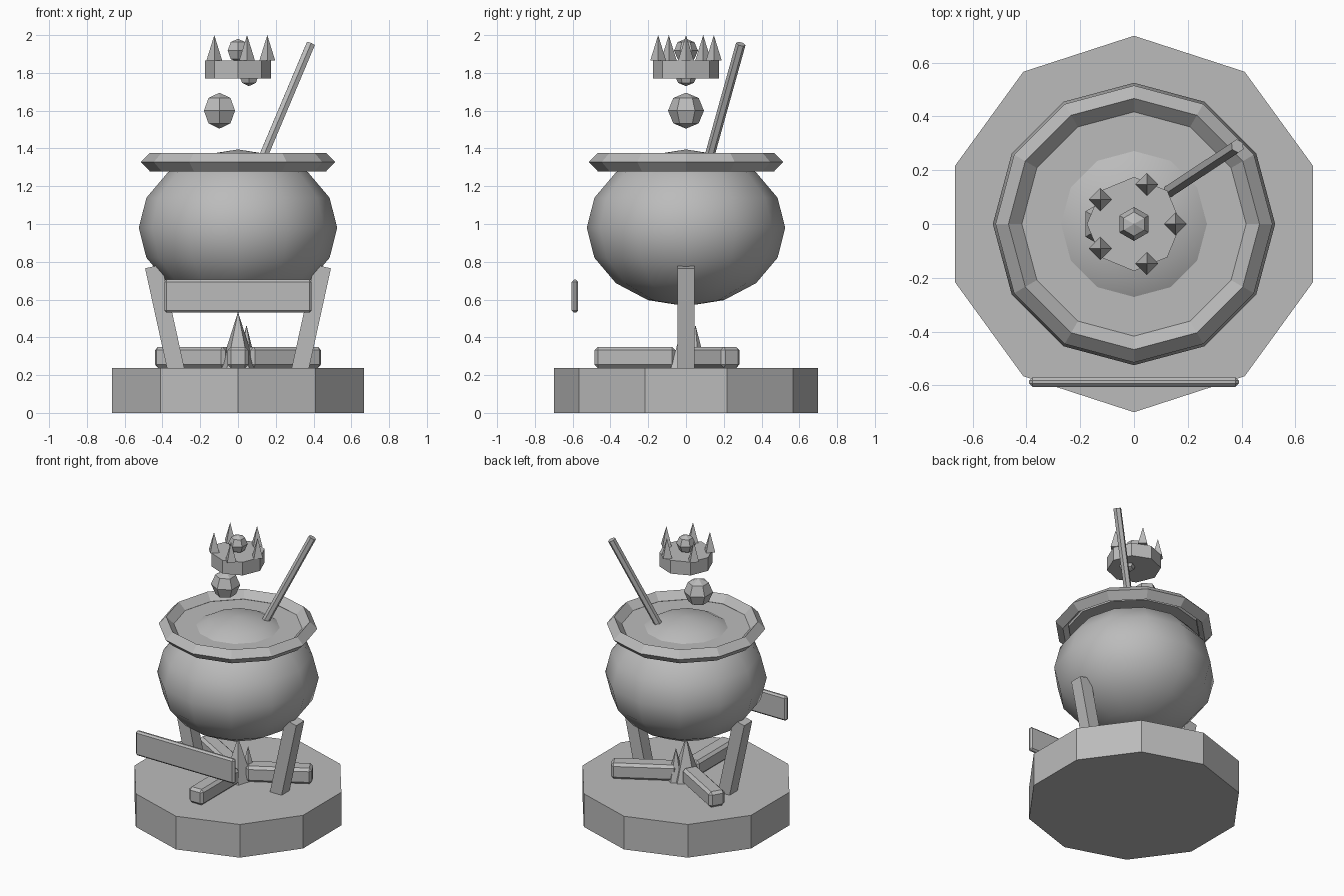
import bpy, bmesh, math
from mathutils import Vector, Matrix

cube = bpy.data.objects.get("Cube")
if cube:
    bpy.data.objects.remove(cube, do_unlink=True)

grey = bpy.data.materials.new("plain grey")
grey.use_nodes = True
tone = (0.5, 0.5, 0.5, 1)
grey.diffuse_color = tone
grey.node_tree.nodes["Principled BSDF"].inputs["Base Color"].default_value = tone


def finish(name, bm, smooth=False):
    bmesh.ops.recalc_face_normals(bm, faces=bm.faces)
    mesh = bpy.data.meshes.new(name)
    for f in bm.faces:
        f.smooth = smooth
    bm.to_mesh(mesh)
    bm.free()
    mesh.materials.append(grey)
    obj = bpy.data.objects.new(name, mesh)
    bpy.context.collection.objects.link(obj)
    return obj


def lathe(name, profile, sides, loc=(0, 0, 0), closed=False, smooth=False):
    """Revolve (radius, height) points about z, first corner towards +y."""
    bm = bmesh.new()
    rings = []
    for r, z in profile:
        ring = []
        for i in range(sides if r > 0 else 1):
            a = math.pi / 2 + math.tau * i / sides
            ring.append(bm.verts.new(Vector(loc) + Vector((r * math.cos(a), r * math.sin(a), z))))
        rings.append(ring)
    pairs = list(zip(rings, rings[1:]))
    if closed:
        pairs.append((rings[-1], rings[0]))
    else:
        for ring in (rings[0], rings[-1]):
            if len(ring) > 1:
                bm.faces.new(ring)
    for low, high in pairs:
        for i in range(sides):
            j = (i + 1) % sides
            quad = [low[i % len(low)], low[j % len(low)], high[j % len(high)], high[i % len(high)]]
            bm.faces.new(list(dict.fromkeys(quad)))
    return finish(name, bm, smooth)


def ball(name, radius, sides, rings, loc, squash=1, smooth=False):
    arc = [math.pi * i / rings for i in range(rings + 1)]
    profile = [(radius * math.sin(a), -radius * squash * math.cos(a)) for a in arc]
    profile[0], profile[-1] = (0, -radius * squash), (0, radius * squash)
    return lathe(name, profile, sides, loc, smooth=smooth)


def box(name, size, matrix, bevel=0):
    bm = bmesh.new()
    bmesh.ops.create_cube(bm, size=1, matrix=matrix @ Matrix.Diagonal((*size, 1)))
    obj = finish(name, bm)
    if bevel:
        mod = obj.modifiers.new("edge bevel", 'BEVEL')
        mod.width = bevel
        mod.segments = 1
    return obj


# Base slab
lathe("base", [(0.70, 0), (0.70, 0.237)], 10)

# Pot, rim and the liquid inside the rim
ball("pot", 0.525, 12, 8, (0, 0, 0.98), 0.79, smooth=True)
lathe("rim", [(0.515, 0), (0.467, 0.049), (0.417, 0), (0.467, -0.049)], 12, (0, 0, 1.328), closed=True)
lathe("liquid", [(0.43, 1.295), (0.43, 1.326)], 12)

# Leaning legs on both sides
for side, name in ((1, "left_leg"), (-1, "right_leg")):
    low, high = Vector((0.322 * side, 0, 0.2)), Vector((0.448 * side, 0, 0.775))
    turn = (high - low).to_track_quat('Z', 'Y').to_matrix().to_4x4()
    box(name, (0.09, 0.09, (high - low).length), Matrix.Translation((low + high) / 2) @ turn)

# Firewood and flames
for i in range(3):
    turn = Matrix.Rotation(math.radians(-90 + 120 * i), 4, 'Z')
    box(f"log_{i + 1}", (0.43, 0.112, 0.112), turn @ Matrix.Translation((0.27, 0, 0.294)), 0.018)
lathe("main_flame", [(0.1, 0.235), (0, 0.535)], 5)
lathe("small_flame", [(0.06, 0.235), (0, 0.465)], 5, (0.045, 0.05, 0))

# Floating front plaque
box("plaque", (0.78, 0.035, 0.175), Matrix.Translation((0, -0.588, 0.618)), 0.012)

# Stirring stick
low, high = Vector((0.067, 0.08, 1.2)), Vector((0.385, 0.29, 1.953))
stick = lathe("stirring_stick", [(0.026, 0), (0.026, (high - low).length)], 6)
stick.data.transform(Matrix.Translation(low) @ (high - low).to_track_quat('Z', 'Y').to_matrix().to_4x4())

# Floating crown with spikes and jewels
lathe("crown_band", [(0.175, 1.77), (0.175, 1.865)], 8)
for i in range(5):
    a = math.tau * i / 5
    lathe(f"crown_spike_{i + 1}", [(0.042, 1.865), (0, 2.0)], 4, (0.155 * math.cos(a), 0.155 * math.sin(a), 0))
ball("top_jewel", 0.063, 6, 4, (0, 0, 1.918))
ball("lower_jewel", 0.06, 6, 4, (0.058, 0, 1.79))

# Floating orb under the crown
ball("orb", 0.095, 6, 4, (-0.098, 0, 1.6))
